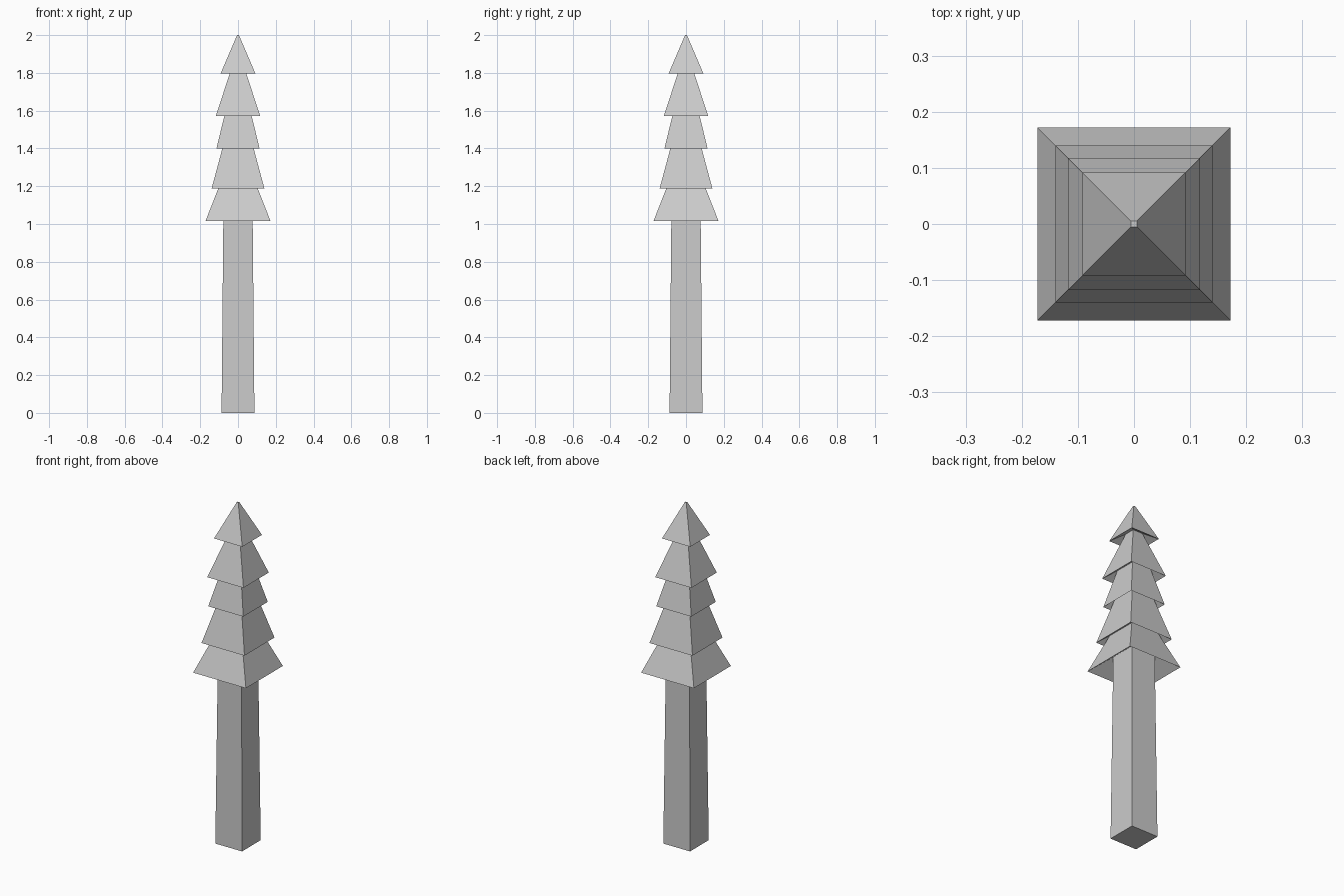
import bpy, bmesh

if "Cube" in bpy.data.objects:
    bpy.data.objects.remove(bpy.data.objects["Cube"])

def square_loft(name, profile):
    """Skin square rings given as (half width, z) and cap both ends."""
    bm = bmesh.new()
    rings = [[bm.verts.new((sx * r, sy * r, z))
              for sx, sy in ((-1, -1), (1, -1), (1, 1), (-1, 1))]
             for r, z in profile]
    for low, high in zip(rings, rings[1:]):
        for i in range(4):
            j = (i + 1) % 4
            bm.faces.new((low[i], low[j], high[j], high[i]))
    bm.faces.new(rings[0][::-1])
    bm.faces.new(rings[-1])
    bmesh.ops.recalc_face_normals(bm, faces=bm.faces)
    mesh = bpy.data.meshes.new(name)
    bm.to_mesh(mesh)
    bm.free()
    obj = bpy.data.objects.new(name, mesh)
    bpy.context.collection.objects.link(obj)
    return obj

# Tapered trunk, then each tier: (edge half width, edge z, neck half width, neck z)
# Necks sit above the next tier's edge so the undersides slope inward.
tiers = [
    (0.172, 1.016, 0.090, 1.225),
    (0.140, 1.187, 0.072, 1.440),
    (0.114, 1.400, 0.062, 1.615),
    (0.118, 1.572, 0.031, 1.834),
    (0.092, 1.797, 0.005, 2.000),
]
profile = [(0.087, 0.0), (0.077, 1.096)]
for edge, z_edge, neck, z_neck in tiers:
    profile += [(edge, z_edge), (neck, z_neck)]

# Trunk and foliage are one continuous surface
square_loft("pine_tree", profile)
